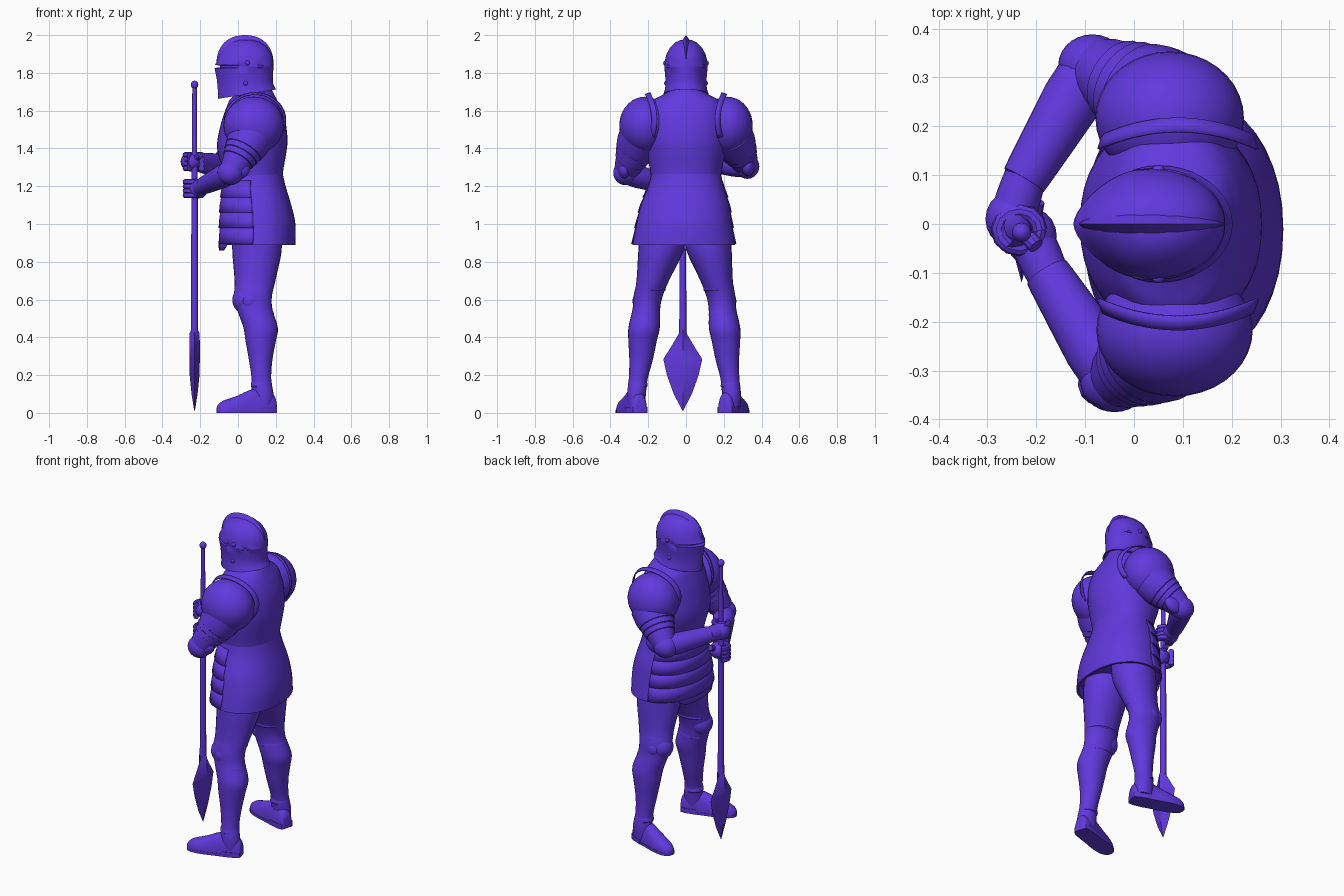
import bpy, bmesh, math
from mathutils import Vector

if "Cube" in bpy.data.objects:
    bpy.data.objects.remove(bpy.data.objects["Cube"])

steel = bpy.data.materials.new("violet_steel")
steel.diffuse_color = (0.118, 0.040, 0.72, 1)
steel.use_nodes = True
steel.node_tree.nodes["Principled BSDF"].inputs["Base Color"].default_value = steel.diffuse_color


def finish(name, bm):
    bmesh.ops.recalc_face_normals(bm, faces=bm.faces)
    me = bpy.data.meshes.new(name)
    bm.to_mesh(me)
    bm.free()
    me.materials.append(steel)
    ob = bpy.data.objects.new(name, me)
    bpy.context.collection.objects.link(ob)
    return ob


def loft(name, rings, closed=True, thick=0):
    """Skin a list of point rings; open strips get a thickness instead of caps."""
    bm = bmesh.new()
    vs = [[bm.verts.new(p) for p in r] for r in rings]
    n = len(rings[0])
    for a, b in zip(vs, vs[1:]):
        for i in range(n if closed else n - 1):
            j = (i + 1) % n
            bm.faces.new((a[i], a[j], b[j], b[i]))
    if closed and not thick:
        bm.faces.new(vs[0])
        bm.faces.new(vs[-1])
    ob = finish(name, bm)
    if thick:
        m = ob.modifiers.new("plate", 'SOLIDIFY')
        m.thickness = thick
        m.offset = 0
    return ob


def spow(v, p):
    return math.copysign(abs(v) ** p, v)


def ring(z, x0, x1, ry, cy=0.0, p=1.0, n=40, a0=0, a1=360, tilt=0, point=0):
    """Horizontal oval from x0 to x1; point sharpens its front."""
    pts = []
    full = a1 - a0 == 360
    for i in range(n):
        t = math.radians(a0 + (a1 - a0) * i / (n if full else n - 1))
        c, s = math.cos(t), math.sin(t)
        y = spow(s, p)
        if c < 0:
            y = (1 - point) * y + point * math.copysign(1 - c * c, s)
        x = (x0 + x1) / 2 + (x1 - x0) / 2 * spow(c, p)
        pts.append((x, cy + ry * y, z + tilt * (x - x1)))
    return pts


def dense(rows, k=4):
    """Catmull-Rom refinement of a table of section values."""
    out = []
    for i in range(len(rows) - 1):
        q = [rows[max(i - 1, 0)], rows[i], rows[i + 1], rows[min(i + 2, len(rows) - 1)]]
        for s in range(k):
            t = s / k
            out.append([0.5 * (2 * b + (c - a) * t + (2 * a - 5 * b + 4 * c - d) * t * t
                               + (3 * b - a - 3 * c + d) * t ** 3) for a, b, c, d in zip(*q)])
    return out + [list(rows[-1])]


def tube(name, pts, n=24):
    """Round limb through (x, y, z, radius) points."""
    P = [Vector(p[:3]) for p in pts]
    rings = []
    for i, p in enumerate(P):
        d = P[min(i + 1, len(P) - 1)] - P[max(i - 1, 0)]
        q = d.to_track_quat('Z', 'Y')
        rings.append([p + q @ Vector((math.cos(6.28319 * j / n), math.sin(6.28319 * j / n), 0)) * pts[i][3]
                      for j in range(n)])
    return loft(name, rings)


def ball(name, c, r, n=28):
    bm = bmesh.new()
    bmesh.ops.create_uvsphere(bm, u_segments=n, v_segments=n // 2, radius=1)
    for v in bm.verts:
        v.co = Vector([v.co[k] * r[k] + c[k] for k in range(3)])
    return finish(name, bm)


def mix(a, b, t):
    return [u + (v - u) * t for u, v in zip(a, b)]


# cuirass and neck guard
body = [(1.70, -.01, .185, .095), (1.68, -.025, .195, .13), (1.655, -.045, .207, .175), (1.62, -.06, .225, .2),
        (1.55, -.085, .25, .213), (1.45, -.108, .262, .216), (1.38, -.108, .256, .208), (1.3, -.085, .242, .193),
        (1.25, -.072, .235, .185)]
loft("cuirass", [ring(*r, p=.92) for r in dense(body)])
loft("gorget", [ring(1.64, -.03, .2, .13), ring(1.70, -.005, .185, .1), ring(1.73, .0, .17, .09)])

# skirt with a recessed underside
skirt = [(1.27, -.07, .236, .184, 0), (1.2, -.082, .252, .2, 0), (1.1, -.092, .282, .235, -.005),
         (1.0, -.095, .304, .254, -.01), (.89, -.095, .304, .272, -.012)]
loft("skirt", [ring(*r, p=.92) for r in dense(skirt)]
     + [ring(.89, -.08, .29, .26, -.012, p=.92), ring(.94, -.075, .285, .25, -.012, p=.92)])


def skirt_ring(z, off):
    zc = max(z, .89)
    for a, b in zip(skirt, skirt[1:]):
        if b[0] <= zc <= a[0]:
            r = mix(a, b, (a[0] - zc) / (a[0] - b[0]))
    return ring(z, r[1] - off, r[2], r[3] + off, r[4], p=.92, n=36, a0=95, a1=265)


# overlapping lames on the front of the skirt
for top, low in ((1.23, 1.14), (1.15, 1.06), (1.07, .98), (.99, .895)):
    loft("skirt_lame", [skirt_ring(top, -.001), skirt_ring((top + low) / 2, .003),
                        skirt_ring(low, .006)], closed=False, thick=.004)
loft("front_tasset", [ring(z, x, .3, .26, -.01, p=.92, n=20, a0=a0, a1=360 - a0)
                      for z, x, a0 in ((.92, -.098, 138), (.885, -.1, 142), (.86, -.098, 152))],
     closed=False, thick=.006)

# helmet: skull, sight slit, pointed bevor, flared rim
helm = [(1.975, .0, .08, .028), (1.962, -.04, .12, .055), (1.935, -.075, .155, .084), (1.9, -.098, .178, .103),
        (1.87, -.107, .186, .111), (1.842, -.122, .187, .114), (1.839, -.096, .187, .114), (1.829, -.096, .187, .114),
        (1.826, -.124, .187, .114), (1.79, -.117, .186, .111), (1.765, -.112, .184, .108)]
rim = [(1.745, -.108, .186, .108), (1.73, -.106, .192, .112), (1.712, -.105, .202, .12)]
loft("helmet", [ring(*r, point=.5) for r in helm]
     + [ring(*r, point=.5, tilt=t) for r, t in zip(rim, (.06, .12, .16))]
     + [ring(1.712, -.095, .192, .11, point=.5, tilt=.16), ring(1.76, -.08, .17, .095, point=.5)])
crest = []
for i in range(33):
    t = math.pi * i / 32
    x, z = spow(math.cos(t), .9), spow(math.sin(t), .9)
    crest.append([(.037 + .125 * x, .022, 1.845 + .125 * z), (.037 + .151 * x, 0, 1.848 + .152 * z),
                  (.037 + .125 * x, -.022, 1.845 + .125 * z)])
loft("helmet_crest", crest)
for s in (-1, 1):
    ball("visor_pivot", (.05, s * .112, 1.852), (.013, .009, .013), 12)
    ball("rim_rivet", (.04, s * .107, 1.745), (.012, .009, .012), 12)

# shoulders and arms; s is the body side
ARMS = {-1: ((-.04, -.322, 1.272), (-.178, -.1, 1.205), (-.212, -.025, 1.187)),
        1: ((-.085, .325, 1.305), (-.225, .09, 1.33), (-.25, .01, 1.33))}
for s, (elbow, wrist, hand) in ARMS.items():
    cx = .083 if s < 0 else .073
    ball("pauldron", (cx, s * .217, 1.522), (.16 if s < 0 else .152, .136, .152), 36)
    flange = []
    for y, k in ((.205, .985), (.19, 1.02), (.176, 1.05)):
        flange.append([(.09 + .155 * k * math.cos(t), s * (y + .012 - .035 * math.cos(t) ** 2),
                        1.55 + .138 * k * math.sin(t))
                       for t in [math.radians(-40 + 260 * i / 30) for i in range(31)]])
    loft("pauldron_flange", flange, closed=False, thick=.006)
    # stepped plates of the upper arm
    start = (.075, s * .235, 1.47)
    steps = ((0, .118), (.25, .114), (.4, .105), (.41, .101), (.53, .097), (.54, .092), (.66, .087), (.67, .081),
             (.85, .072), (1, .058))
    tube("upper_arm", [mix(start, elbow, t) + [r] for t, r in steps])
    ball("elbow_cop", elbow, (.07, .063, .066))
    ball("elbow_wing", mix(elbow, (.03, s * .33, 1.31), .5), (.068, .035, .055))
    # forearm plate and gauntlet
    fore = ((0, .052), (.12, .06), (.3, .062), (.6, .056), (.93, .049), (1.0, .047))
    tube("forearm", [mix(elbow, wrist, t) + [r] for t, r in fore])
    tube("gauntlet_cuff", [mix(wrist, hand, -.1) + [.043], mix(wrist, hand, .4) + [.046], list(hand) + [.046]])
    ball("fist", hand, (.054, .058, .052), 20)
    for k in range(4):
        z = hand[2] - .035 + .0235 * k
        arc = [math.radians(a * 30) for a in range(9)]
        tube("finger", [(-.235 - .042 * math.cos(a - 1.0), -.012 + s * .038 * math.sin(a - 1.0), z, .016)
                        for a in arc], 10)
    tube("thumb", [mix(hand, (-.2, -.045 * s, hand[2] + .035), t) + [.017] for t in (0, .5, 1)], 10)

# legs
leg = [(.95, .10, .13, .125, .12), (.85, .10, .13, .135, .118), (.7, .09, .108, .176, .086), (.62, .08, .1, .2, .077),
       (.55, .088, .094, .21, .073), (.45, .12, .091, .222, .083), (.38, .12, .08, .23, .075),
       (.28, .12, .062, .238, .062), (.18, .124, .052, .253, .05), (.1, .13, .058, .262, .05), (.03, .13, .055, .264, .045)]
shoe = [(.2, .025, .05), (.195, .036, .085), (.17, .045, .11), (.1, .05, .128), (.05, .05, .118), (0, .052, .095),
        (-.05, .05, .078), (-.09, .042, .064), (-.115, .028, .046), (-.125, .01, .03)]
for s in (-1, 1):
    k = s * (1 if s < 0 else .92)
    loft("leg_plate", [ring(z, x - rx, x + rx, ry, y * k, n=28) for z, x, rx, y, ry in dense(leg)])
    ball("knee_cop", (.035, .203 * k, .598), (.065, .066, .072))
    ball("knee_wing", (.065, .203 * k + s * .05, .592), (.045, .03, .045), 20)
    # raised plate edges
    for z, x, rx, y, ry in ((.66, .084, .104, .188, .083), (.525, .098, .094, .212, .077), (.15, .124, .058, .256, .054)):
        loft("leg_band", [ring(z + h, x - rx + e, x + rx - e, ry - e, y * k, n=28)
                          for h, e in ((.02, .01), (.008, .003), (-.01, .002), (-.018, .01))])
    # shoe, turned outwards, with sole and heel
    c, sn = math.cos(.31), math.sin(.31) * s

    def place(u, w, z):
        u -= .12
        return (.122 + u * c + w * sn, .258 * k - .008 - u * sn + w * c, z)

    loft("shoe", [[place(u, w * spow(math.cos(a), .8), .012 + (h - .012) * math.sin(a))
                   for a in [math.pi * i / 16 for i in range(17)]] for u, w, h in dense(shoe, 3)])
    for name, part in (("sole", shoe), ("heel", shoe[:4])):
        g, top = (.002, .016) if name == "sole" else (.004, .03)
        loft(name, [[place(u, w + g, 0), place(u, w + g, top), place(u, -w - g, top), place(u, -w - g, 0)]
                    for u, w, h in part])

# polearm: shaft, knob and leaf blade
sx, sy = -.23, -.017
tube("shaft", [(sx, sy, .4, .019), (sx, sy, 1.13, .017), (sx, sy, 1.35, .014), (sx, sy, 1.73, .012)], 16)
ball("shaft_knob", (sx, sy, 1.737), (.02, .02, .022), 16)
blade = ((.012, .002, .002), (.1, .048, .016), (.2, .084, .026), (.285, .103, .028), (.35, .062, .028),
         (.42, .021, .027), (.44, .016, .018))
loft("blade", [[(sx + t, sy, z), (sx, sy + w, z), (sx - t, sy, z), (sx, sy - w, z)] for z, w, t in blade])

bpy.ops.object.select_all(action='SELECT')
bpy.context.view_layer.objects.active = bpy.context.selected_objects[0]
bpy.ops.object.shade_smooth_by_angle(angle=math.radians(35))
